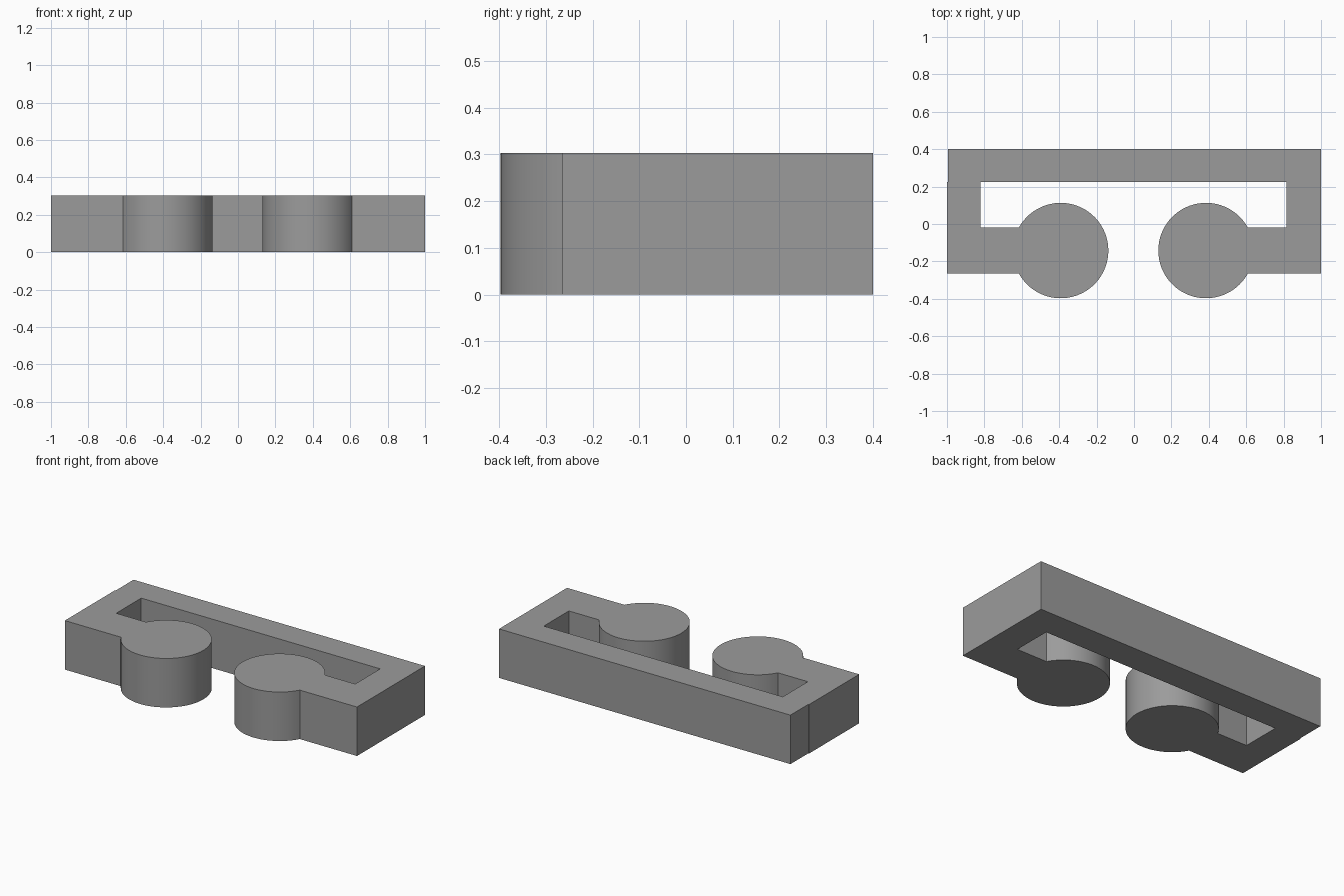
import bpy, bmesh, math

if "Cube" in bpy.data.objects:
    bpy.data.objects.remove(bpy.data.objects["Cube"])

HEIGHT = 0.303
RADIUS, DISC_Y = 0.255, -0.142
ARM_FRONT, ARM_BACK = -0.265, -0.02
SLOT_BACK, BACK = 0.225, 0.4

grey = bpy.data.materials.new("mid grey")
grey.diffuse_color = (0.33, 0.33, 0.33, 1)
grey.use_nodes = True
grey.node_tree.nodes["Principled BSDF"].inputs["Base Color"].default_value = grey.diffuse_color


def disc_arc(cx, start, end, steps=56):
    """Points of a disc edge between two angles."""
    return [(cx + RADIUS * math.cos(start + (end - start) * i / steps),
             DISC_Y + RADIUS * math.sin(start + (end - start) * i / steps))
            for i in range(steps + 1)]


# Angles where the arm edges meet the discs
back_angle = math.asin((ARM_BACK - DISC_Y) / RADIUS)
front_angle = math.asin((ARM_FRONT - DISC_Y) / RADIUS)

# Outline of the clip: back bar, side arms and round ends
outline = [(1, BACK), (-0.995, BACK), (-0.995, SLOT_BACK), (-1, SLOT_BACK), (-1, ARM_FRONT)]
outline += disc_arc(-0.392, math.pi - front_angle, 3 * math.pi - back_angle)
outline += [(-0.82, ARM_BACK), (-0.82, SLOT_BACK), (0.816, SLOT_BACK), (0.816, ARM_BACK)]
outline += disc_arc(0.385, back_angle, front_angle + 2 * math.pi)
outline += [(1, ARM_FRONT)]

# Extrude the outline into a solid
bm = bmesh.new()
base = bm.faces.new([bm.verts.new((x, y, 0)) for x, y in outline])
top = bmesh.ops.extrude_face_region(bm, geom=[base], use_keep_orig=True)["geom"]
bmesh.ops.translate(bm, vec=(0, 0, HEIGHT),
                    verts=[v for v in top if isinstance(v, bmesh.types.BMVert)])
bmesh.ops.recalc_face_normals(bm, faces=bm.faces)
mesh = bpy.data.meshes.new("clip_body")
bm.to_mesh(mesh)
bm.free()
mesh.materials.append(grey)

clip = bpy.data.objects.new("clip_body", mesh)
bpy.context.collection.objects.link(clip)
bpy.context.view_layer.objects.active = clip
clip.select_set(True)
bpy.ops.object.shade_smooth_by_angle(angle=math.radians(30))
